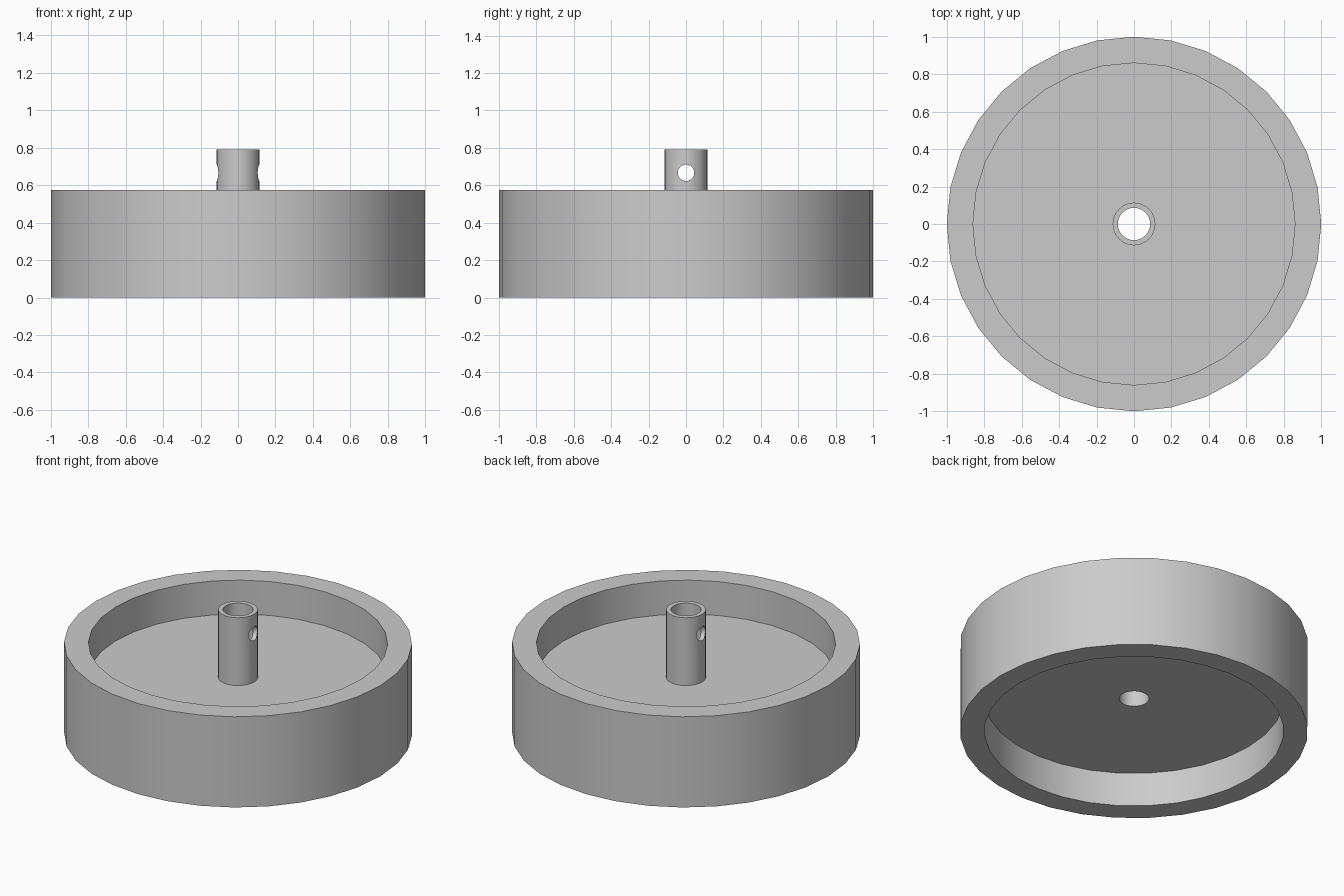
import bpy, bmesh, math

if "Cube" in bpy.data.objects:
    bpy.data.objects.remove(bpy.data.objects["Cube"], do_unlink=True)

grey = bpy.data.materials.new("plain_grey")
grey.use_nodes = True
colour = (0.6, 0.6, 0.6, 1)
grey.diffuse_color = colour
grey.node_tree.nodes["Principled BSDF"].inputs["Base Color"].default_value = colour


def tube(name, inner, outer, low, high, sides):
    """Upright ring with a square-cut section."""
    bm = bmesh.new()
    section = [(inner, low), (outer, low), (outer, high), (inner, high)]
    loops = []
    for r, z in section:
        loops.append([bm.verts.new((r * math.cos(math.tau * i / sides),
                                    r * math.sin(math.tau * i / sides), z))
                      for i in range(sides)])
    for a, b in zip(loops, loops[1:] + loops[:1]):
        for i in range(sides):
            j = (i + 1) % sides
            bm.faces.new((a[i], a[j], b[j], b[i]))
    bmesh.ops.recalc_face_normals(bm, faces=bm.faces)
    mesh = bpy.data.meshes.new(name)
    bm.to_mesh(mesh)
    bm.free()
    mesh.materials.append(grey)
    obj = bpy.data.objects.new(name, mesh)
    bpy.context.collection.objects.link(obj)
    return obj


# Rim and web
rim = tube("rim", 0.86, 1.0, 0, 0.575, 32)
web = tube("web", 0.086, 0.862, 0.216, 0.36, 32)

# Hub with a cross-drilled pin hole
hub = tube("hub", 0.086, 0.114, 0.216, 0.79, 32)
bpy.ops.mesh.primitive_cylinder_add(vertices=24, radius=0.044, depth=0.5,
                                    location=(0, 0, 0.667),
                                    rotation=(0, math.pi / 2, 0))
drill = bpy.context.object
drill.name = "pin_hole_cutter"
drill.data.materials.append(grey)
drill.hide_render = True
drill.hide_set(True)
cut = hub.modifiers.new("pin_hole", "BOOLEAN")
cut.operation = "DIFFERENCE"
cut.solver = "EXACT"
cut.object = drill

# Smooth round walls, sharp rims
for obj in (rim, web, hub):
    bpy.ops.object.select_all(action="DESELECT")
    obj.select_set(True)
    bpy.context.view_layer.objects.active = obj
    if obj.modifiers:
        bpy.ops.object.modifier_apply(modifier="pin_hole")
    bpy.ops.object.shade_smooth_by_angle(angle=math.radians(30))
